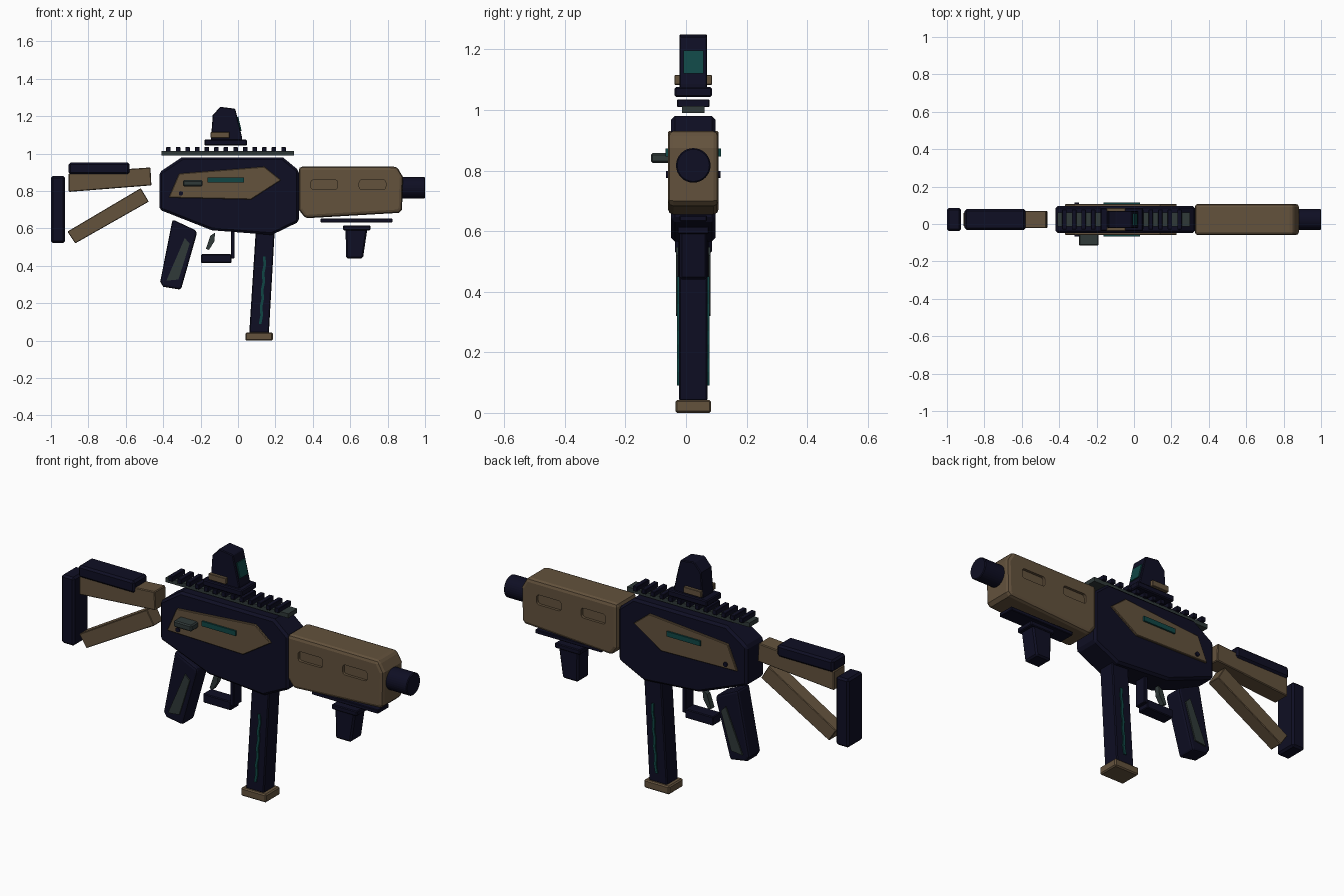
import bpy, bmesh, math
from mathutils import Matrix

if "Cube" in bpy.data.objects:
    bpy.data.objects.remove(bpy.data.objects["Cube"])

YC = 0.024  # centre plane of the model


def material(name, rgb):
    m = bpy.data.materials.new(name)
    m.diffuse_color = (*rgb, 1)
    m.use_nodes = True
    m.node_tree.nodes["Principled BSDF"].inputs["Base Color"].default_value = m.diffuse_color
    return m


NAVY = material("dark navy", (0.0045, 0.0045, 0.017))
TAN = material("tan", (0.125, 0.084, 0.046))
TEAL = material("teal", (0.005, 0.062, 0.060))
GREY = material("green grey", (0.029, 0.041, 0.040))


def finish(name, bm, mat, bevel=0.0, segments=1):
    bmesh.ops.recalc_face_normals(bm, faces=bm.faces)
    me = bpy.data.meshes.new(name)
    bm.to_mesh(me)
    bm.free()
    me.materials.append(mat)
    ob = bpy.data.objects.new(name, me)
    bpy.context.collection.objects.link(ob)
    if bevel:
        mod = ob.modifiers.new("bevel", 'BEVEL')
        mod.width, mod.segments = bevel, segments
        mod.limit_method, mod.angle_limit = 'ANGLE', math.radians(50)
    return ob


def prism(name, pts, y0, y1, mat, bevel=0.0, segments=1):
    """Extrude an x,z outline between two y offsets from the centre plane."""
    bm = bmesh.new()
    f = bm.faces.new([bm.verts.new((x, YC + y0, z)) for x, z in pts])
    ext = bmesh.ops.extrude_face_region(bm, geom=[f])["geom"]
    bmesh.ops.translate(bm, vec=(0, y1 - y0, 0),
                        verts=[v for v in ext if isinstance(v, bmesh.types.BMVert)])
    return finish(name, bm, mat, bevel, segments)


def sym(name, pts, half, mat, bevel=0.0, segments=1):
    return prism(name, pts, -half, half, mat, bevel, segments)


def rect(x0, x1, z0, z1):
    return [(x0, z0), (x1, z0), (x1, z1), (x0, z1)]


def both_sides(name, pts, inner, outer, mat, bevel=0.0):
    prism(name + "_right", pts, -outer, -inner, mat, bevel)
    prism(name + "_left", pts, inner, outer, mat, bevel)


def rounded(x0, x1, z0, z1, r, n=4):
    """Rounded rectangle outline."""
    out = []
    for cx, cz, a0 in ((x1 - r, z1 - r, 0), (x0 + r, z1 - r, 90),
                       (x0 + r, z0 + r, 180), (x1 - r, z0 + r, 270)):
        for i in range(n + 1):
            a = math.radians(a0 + 90 * i / n)
            out.append((cx + r * math.cos(a), cz + r * math.sin(a)))
    return out


# receiver
sym("receiver", [(-.42, .90), (-.30, .98), (.24, .98), (.325, .91), (.325, .635),
                 (.18, .565), (-.14, .59), (-.42, .70)], .073, NAVY, .012)
both_sides("side_panel", [(-.37, .765), (-.315, .893), (.14, .93), (.23, .858),
                          (.07, .755)], .07, .083, TAN, .003)
both_sides("side_light", rect(-.163, .032, .846, .872), .082, .092, TEAL)
both_sides("panel_pin", [(-.305 + .012 * math.cos(a * math.pi / 6),
                          .787 + .012 * math.sin(a * math.pi / 6)) for a in range(12)],
           .08, .090, NAVY)
prism("charging_handle", rect(-.295, -.19, .825, .858), -.14, -.075, GREY, .006)

# handguard with recessed slots
guard = sym("handguard", [(.325, .93), (.85, .93), (.882, .875), (.877, .70), (.86, .683),
                          (.36, .654), (.325, .70)], .084, TAN, .018, 2)
for i, x in enumerate((.39, .648)):
    for s in (-1, 1):
        cut = prism(f"slot_cutter_{i}_{s}", rounded(x, x + .142, .808, .860, .015),
                    s * .070, s * .12, TAN)
        cut.hide_render = True
        cut.hide_viewport = True
        cut.display_type = 'WIRE'
        mod = guard.modifiers.new("slot", 'BOOLEAN')
        mod.operation, mod.object, mod.solver = 'DIFFERENCE', cut, 'EXACT'

# muzzle
bm = bmesh.new()
bmesh.ops.create_cone(bm, cap_ends=True, segments=32, radius1=.057, radius2=.057, depth=.17,
                      matrix=Matrix.Translation((.915, YC, .817)) @ Matrix.Rotation(math.pi / 2, 4, 'Y'))
muzzle = finish("muzzle", bm, NAVY, .004)

# top rail
sym("top_rail", rect(-.41, .30, .99, 1.013), .037, GREY)
for i in range(13):
    x = -.372 + .0513 * i
    sym(f"rail_tooth_{i}", rect(x - .012, x + .012, 1.010, 1.035), .053, NAVY, .002)

# optic
sym("optic_base", rect(-.18, .048, 1.043, 1.075), .062, NAVY, .005)
sym("optic_body", [(-.145, 1.07), (-.135, 1.205), (-.095, 1.25), (-.015, 1.24), (.022, 1.085),
                   (.022, 1.07)], .046, NAVY, .004)
both_sides("optic_clamp", rect(-.146, -.045, 1.083, 1.115), .044, .062, TAN, .002)
sym("optic_lens", [(-.008, 1.195), (.0015, 1.197), (.0195, 1.121), (.01, 1.119)], .033, TEAL)

# stock
sym("stock_tube", [(-.905, .795), (-.463, .83), (-.468, .926), (-.905, .895)], .046, TAN, .004)
sym("cheek_rest", [(-.905, .89), (-.58, .89), (-.58, .952), (-.905, .952)], .056, NAVY, .010)
sym("stock_brace", [(-.912, .583), (-.52, .815), (-.477, .743), (-.87, .52)], .037, TAN, .003)
sym("butt_pad", rect(-1.0, -.925, .522, .880), .061, NAVY, .010)

# pistol grip
sym("pistol_grip", [(-.35, .648), (-.222, .588), (-.222, .565), (-.305, .272), (-.40, .288),
                    (-.416, .315)], .050, NAVY, .012, 2)
both_sides("grip_panel", [(-.285, .548), (-.258, .52), (-.318, .327), (-.383, .32)],
           .046, .057, GREY)

# trigger and guard
sym("trigger", [(-.172, .49), (-.148, .56), (-.122, .578), (-.127, .53), (-.155, .485)], .014, GREY)
sym("trigger_guard_bottom", rect(-.197, -.035, .415, .462), .034, NAVY, .004)
sym("trigger_guard_front", rect(-.038, -.018, .44, .60), .034, NAVY, .003)

# magazine
sym("magazine", [(.097, .62), (.198, .62), (.165, .04), (.06, .04)], .047, NAVY, .005)
sym("magazine_base", rect(.04, .186, 0, .043), .059, TAN, .006)
edge = [(.120 + .022 * i / 8 + (.004 if i % 2 else -.002), .09 + .36 * i / 8) for i in range(9)]
strip = [(x - .007, z) for x, z in edge] + [(x + .007, z) for x, z in reversed(edge)]
both_sides("magazine_light", strip, .045, .053, TEAL)

# front grip
sym("lower_rail", rect(.442, .826, .632, .652), .045, NAVY, .003)
sym("front_grip_base", rect(.562, .708, .590, .616), .052, NAVY, .004)
sym("front_grip", [(.575, .60), (.692, .60), (.668, .44), (.578, .44)], .046, NAVY, .008)
